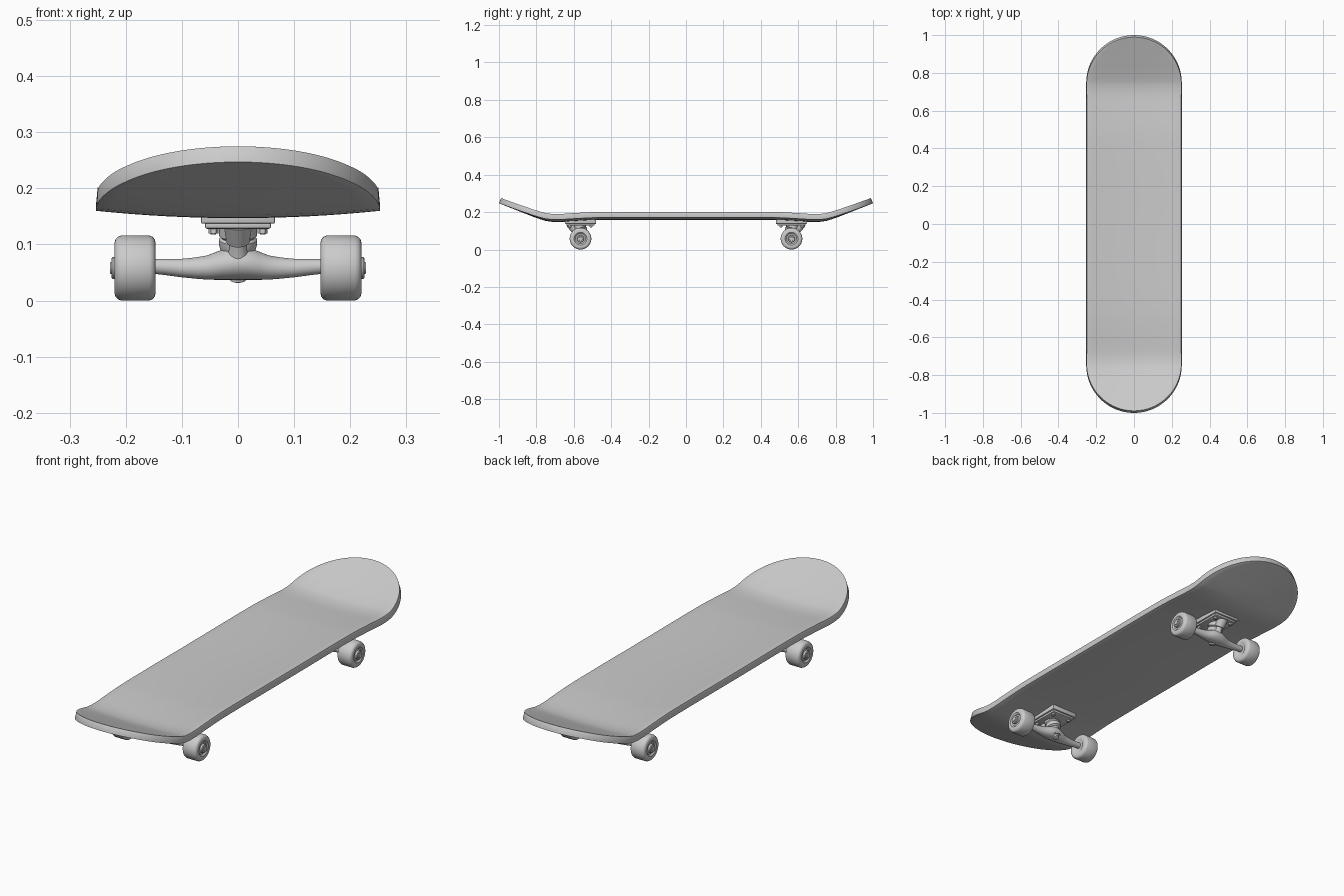
import bpy, bmesh
from math import sin, cos, pi, radians
from mathutils import Vector

if "Cube" in bpy.data.objects:
    bpy.data.objects.remove(bpy.data.objects["Cube"])

Y0 = 0.564   # truck distance from the middle
AXLE = 0.058  # axle height and wheel radius


def finish(name, bm, mirror=(False, False), bevel=0):
    bmesh.ops.recalc_face_normals(bm, faces=bm.faces)
    me = bpy.data.meshes.new(name)
    bm.to_mesh(me)
    bm.free()
    ob = bpy.data.objects.new(name, me)
    bpy.context.collection.objects.link(ob)
    if bevel:
        b = ob.modifiers.new("bevel", 'BEVEL')
        b.width, b.segments, b.limit_method = bevel, 2, 'ANGLE'
    if any(mirror):
        m = ob.modifiers.new("mirror", 'MIRROR')
        m.use_axis = (mirror[0], mirror[1], False)
        m.use_mirror_merge = False
    return ob


def loft(name, rings, origin, axis, mirror, sides=32, bevel=0):
    """Rings are (distance, radius) or (distance, radius u, radius v, shift v)."""
    d = Vector(axis).normalized()
    u = Vector((0, 1, 0)) if abs(d.x) > 0.9 else Vector((1, 0, 0))
    v = d.cross(u)
    bm = bmesh.new()
    loops = []
    for r in rings:
        t, a, b, c = r if len(r) == 4 else (r[0], r[1], r[1], 0)
        loops.append([bm.verts.new(Vector(origin) + d * t + u * a * cos(2 * pi * i / sides)
                                   + v * (b * sin(2 * pi * i / sides) + c)) for i in range(sides)])
    for p, q in zip(loops, loops[1:]):
        for i in range(sides):
            j = (i + 1) % sides
            bm.faces.new((p[i], p[j], q[j], q[i]))
    bm.faces.new(loops[0])
    bm.faces.new(loops[-1])
    return finish(name, bm, mirror, bevel)


def box(name, center, size, mirror, bevel):
    bm = bmesh.new()
    bmesh.ops.create_cube(bm, size=1)
    for vert in bm.verts:
        vert.co = Vector(a * s + c for a, s, c in zip(vert.co, size, center))
    return finish(name, bm, mirror, bevel)


# Deck: underside surface with kicked ends and a shallow concave, thickened upward
KICK = [(0, .158), (.46, .158), (.6, .152), (.68, .147), (.74, .151), (.8, .169), (.87, .196), (1, .247)]


def height(y):
    y = min(abs(y), 1)
    n = len(KICK)
    i = max(k for k in range(n - 1) if KICK[k][0] <= y)
    (y1, z1), (y2, z2) = KICK[i], KICK[i + 1]

    def slope(k):
        a, b = KICK[max(k - 1, 0)], KICK[min(k + 1, n - 1)]
        return (b[1] - a[1]) / (b[0] - a[0])
    h = y2 - y1
    t = (y - y1) / h
    return ((2*t**3 - 3*t*t + 1) * z1 + (t**3 - 2*t*t + t) * h * slope(i)
            + (3*t*t - 2*t**3) * z2 + (t**3 - t*t) * h * slope(i + 1))


R = 0.253
half = [(.747 * k / 24, R) for k in range(24)]
half += [(1 - R + R * sin(k * pi / 56), R * cos(k * pi / 56)) for k in range(29)]
rows = [(-y, w) for y, w in reversed(half[1:])] + half
bm = bmesh.new()
COLS = 16
grid = []
for y, w in rows:
    fade = 1 - 0.6 * max(0, min(1, (abs(y) - .7) / .2))
    row = []
    for k in range(COLS + 1):
        x = w * (2 * k / COLS - 1)
        row.append(bm.verts.new((x, y, height(y) + .013 * fade * (x / R) ** 2)))
    grid.append(row)
for p, q in zip(grid, grid[1:]):
    for k in range(COLS):
        bm.faces.new((p[k], p[k + 1], q[k + 1], q[k]))
bmesh.ops.remove_doubles(bm, verts=bm.verts, dist=1e-5)
bmesh.ops.recalc_face_normals(bm, faces=bm.faces)
if sum(f.normal.z for f in bm.faces) < 0:
    bmesh.ops.reverse_faces(bm, faces=bm.faces)
me = bpy.data.meshes.new("deck")
bm.to_mesh(me)
bm.free()
deck = bpy.data.objects.new("deck", me)
bpy.context.collection.objects.link(deck)
s = deck.modifiers.new("thickness", 'SOLIDIFY')
s.thickness, s.offset = 0.03, 1
b = deck.modifiers.new("bevel", 'BEVEL')
b.width, b.segments, b.limit_method, b.angle_limit = .004, 2, 'ANGLE', radians(50)

# Wheels with rounded rims and recessed cores, all four by mirroring
BOTH, ENDS = (True, True), (False, True)
wheel = [(.151, .008), (.151, .026), (.147, .032), (.147, .045), (.1485, .051), (.152, .0555), (.158, .058),
         (.208, .058), (.2145, .0555), (.2185, .051), (.22, .045), (.22, .034), (.214, .027), (.214, .008)]
loft("wheel", wheel, (0, Y0, AXLE), (1, 0, 0), BOTH, 40)
loft("axle_nut", [(.205, .0195), (.223, .0195), (.2255, .017), (.2255, .011), (.228, .010)],
     (0, Y0, AXLE), (1, 0, 0), BOTH, 24)

# Hanger: tapered arm between the wheels
arm = [(.152, .013, .013, .003), (.13, .014, .0145, .002), (.1, .016, .0165, .0),
       (.075, .019, .019, .0), (.055, .023, .0215, .001), (.038, .029, .025, .004),
       (.022, .034, .028, .007), (.008, .036, .0295, .0085)]
loft("hanger", [(-x, a, r, c) for x, a, r, c in arm] + arm[::-1], (0, Y0, AXLE), (1, 0, 0), ENDS)

# Kingpin, bushing and pivot between hanger and baseplate
tilt = (0, .3, 1)
loft("bushing", [(.046, .022), (.055, .024), (.059, .032), (.066, .034), (.076, .034), (.08, .030), (.084, .034), (.108, .034)],
     (0, Y0 - .022, .036), tilt, ENDS)
loft("kingpin", [(-.002, .009), (.0, .014), (.010, .014), (.011, .021), (.016, .021), (.05, .021)],
     (0, Y0 - .022, .036), tilt, ENDS, 24)
loft("pivot", [(0, .024), (.03, .016), (.045, .014), (.046, .021), (.085, .026)],
     (0, Y0 + .008, .066), (0, .6, 1), ENDS, 24)

# Baseplate in two steps with mounting bolts
box("riser_pad", (0, Y0, .15), (.132, .165, .026), ENDS, .003)
box("baseplate", (0, Y0, .135), (.118, .15, .014), ENDS, .004)
for k, dy in enumerate((-.056, .056)):
    loft("bolt_" + str(k + 1), [(0, .005), (.002, .005), (.002, .009), (.012, .009)],
         (.044, Y0 + dy, .118), (0, 0, 1), BOTH, 6)

# Apply modifiers and smooth everything
bpy.ops.object.select_all(action='SELECT')
bpy.context.view_layer.objects.active = deck
bpy.ops.object.convert(target='MESH')
bpy.ops.object.shade_smooth_by_angle(angle=radians(35))
